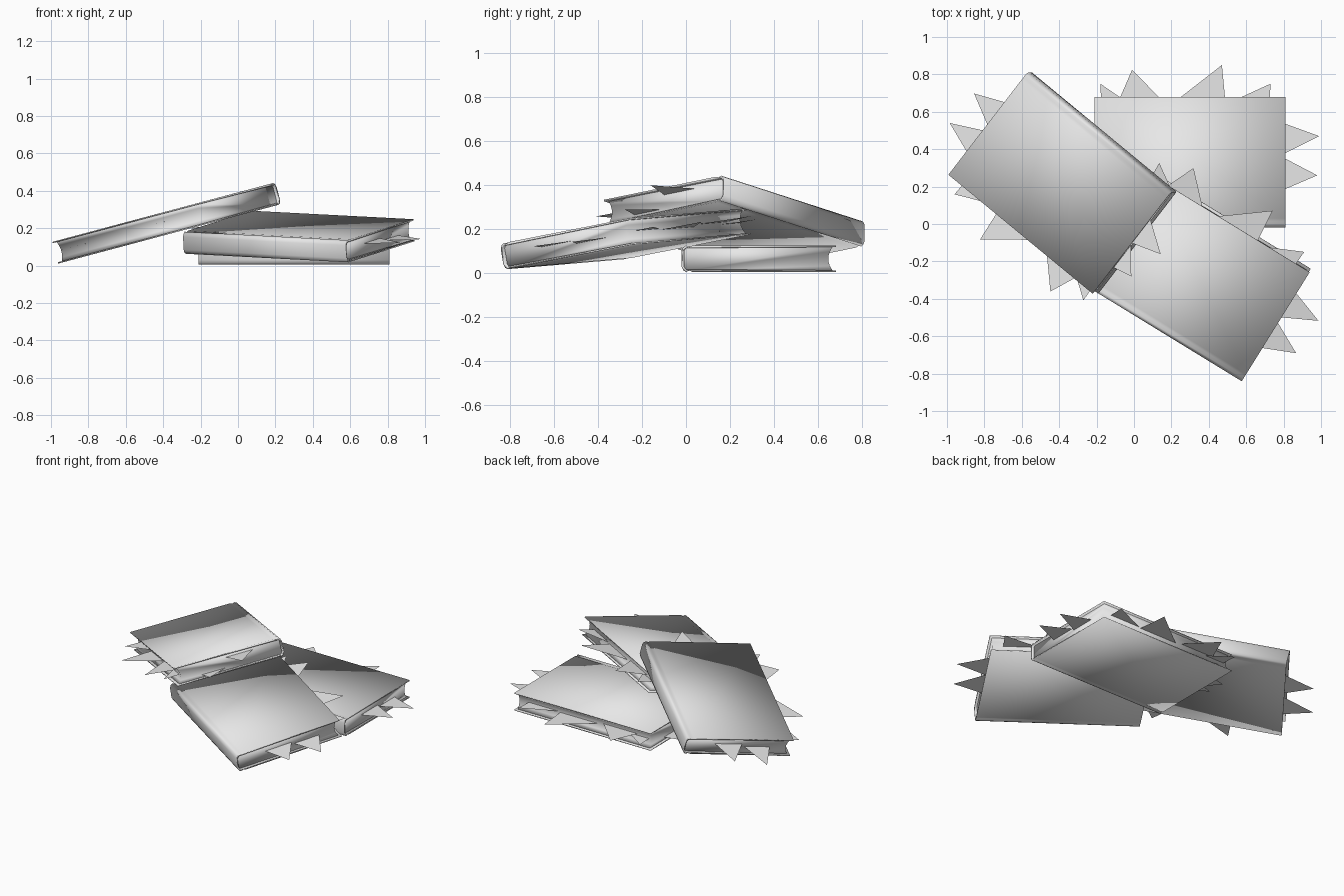
import bpy, bmesh
from mathutils import Matrix, Vector

if "Cube" in bpy.data.objects:
    bpy.data.objects.remove(bpy.data.objects["Cube"])

LENGTH, WIDTH, DEPTH = 1.02, 0.70, 0.12

grey = bpy.data.materials.new("pale_grey")
grey.use_nodes = True
grey.diffuse_color = (0.8, 0.8, 0.8, 1)
grey.node_tree.nodes["Principled BSDF"].inputs["Base Color"].default_value = (0.8, 0.8, 0.8, 1)


def finish(bm, name, smooth=True):
    mesh = bpy.data.meshes.new(name)
    bm.normal_update()
    bm.to_mesh(mesh)
    bm.free()
    mesh.materials.append(grey)
    for p in mesh.polygons:
        p.use_smooth = smooth
    return mesh


def extrude_profile(name, profile, x0, x1):
    """Extrude a closed (y, z) outline along the spine direction."""
    bm = bmesh.new()
    face = bm.faces.new([bm.verts.new((x0, y, z)) for y, z in profile])
    out = bmesh.ops.extrude_face_region(bm, geom=[face])
    moved = [v for v in out["geom"] if isinstance(v, bmesh.types.BMVert)]
    bmesh.ops.translate(bm, verts=moved, vec=(x1 - x0, 0, 0))
    bmesh.ops.recalc_face_normals(bm, faces=bm.faces)
    return finish(bm, name)


# Cover: boards joined by a rounded spine, with a hinge groove
half = DEPTH / 2
upper_out = [(WIDTH, half), (0.05, half), (0.035, half - 0.006),
             (0.02, half), (0.007, half - 0.008), (0, half - 0.025)]
upper_in = [(0.008, half - 0.028), (0.02, half - 0.012), (WIDTH, half - 0.007)]


def flip(points):
    return [(y, -z) for y, z in reversed(points)]


outline = upper_out + flip(upper_out) + flip(upper_in) + upper_in
cover = extrude_profile("cover", outline, 0, LENGTH)

# Page block with a hollowed fore edge
edge = half - 0.006
steps = [-1, -0.6, -0.2, 0.2, 0.6, 1]
hollow = [(WIDTH - 0.035 + 0.02 * s * s, s * edge) for s in steps]
pages = extrude_profile("pages", [(0.012, edge), (0.012, -edge)] + hollow,
                        0.015, LENGTH - 0.015)

# Torn slips: base start, base end, tip position, tip overhang, height
FORE = [(0.035, 0.19, 0.03, 0.07, 0), (0.12, 0.38, 0.20, 0.145, 0.01),
        (0.41, 0.70, 0.68, 0.17, 0), (0.70, 0.935, 0.94, 0.07, 0.005)]
HEAD = [(0.38, 0.57, 0.49, 0.18, -0.005), (0.19, 0.39, 0.28, 0.17, 0.01)]
TAIL = [(0.17, 0.37, 0.305, 0.157, 0.03), (0.35, 0.54, 0.51, 0.09, -0.035)]

bm = bmesh.new()
for group, place in (
        (FORE, lambda along, out: (along, WIDTH + out)),
        (HEAD, lambda along, out: (LENGTH + out, along)),
        (TAIL, lambda along, out: (-out, along))):
    for a, b, tip, over, z in group:
        corners = [place(a, -0.04), place(b, -0.04), place(tip, over)]
        f = bm.faces.new([bm.verts.new((x, y, z)) for x, y in corners])
        f.normal_update()
        if f.normal.z < 0:
            f.normal_flip()
slips = finish(bm, "paper_slips", False)

# Three copies: top spine corner, spine direction, direction across the cover
BOOKS = {
    "lower_book": ((-0.21, -0.02, 0.125), (1, 0, 0), (0, 1, 0)),
    "middle_book": ((-0.295, -0.312, 0.178), (0.865, -0.53, -0.045), (0.37, 0.60, 0.118)),
    "upper_book": ((0.20, 0.175, 0.445), (-0.77, 0.635, -0.205), (-0.43, -0.535, -0.115)),
}
for book, (corner, along, across) in BOOKS.items():
    x = Vector(along).normalized()
    y = Vector(across)
    y = (y - x * y.dot(x)).normalized()
    z = x.cross(y)
    basis = Matrix((x, y, z)).transposed().to_4x4()
    place = Matrix.Translation(Vector(corner) - z * half) @ basis
    for mesh in (cover, pages, slips):
        ob = bpy.data.objects.new(f"{book}_{mesh.name}", mesh)
        bpy.context.collection.objects.link(ob)
        ob.matrix_world = place
